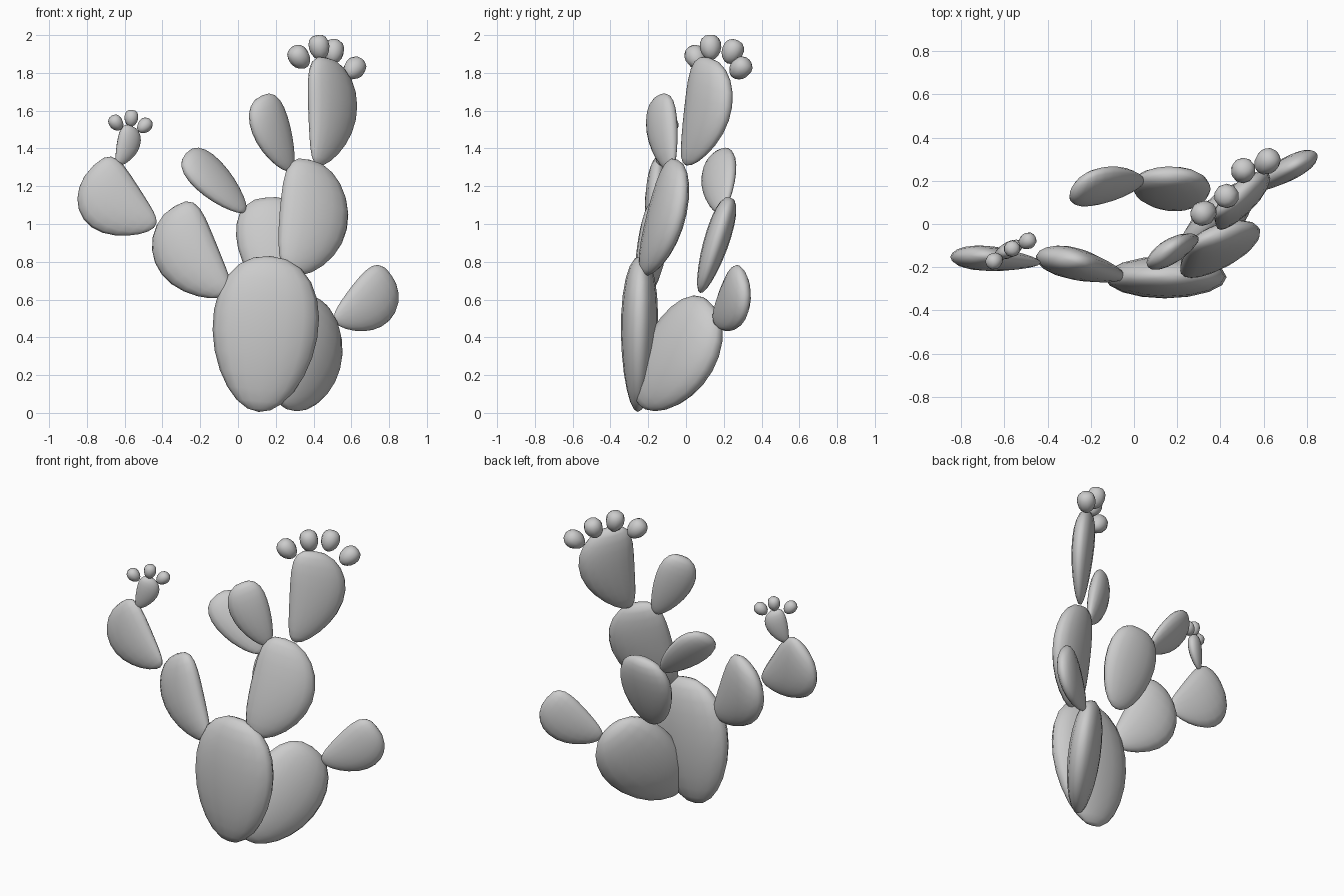
import bpy, bmesh
from mathutils import Vector


def pad(name, base, tip, normal, half_w, half_t, egg=0.3, bow=0.0, seg=16, rings=12, blunt=0.1):
    """Flattened egg from base to tip; bow bends it sideways, egg narrows the base,
    blunt makes the upper end fuller."""
    base, tip, n = Vector(base), Vector(tip), Vector(normal)
    axis = tip - base
    half_l = axis.length / 2
    axis.normalize()
    n = (n - axis * n.dot(axis)).normalized()
    side = axis.cross(n)
    mid = (base + tip) / 2
    bm = bmesh.new()
    bmesh.ops.create_uvsphere(bm, u_segments=seg, v_segments=rings, radius=1)
    for v in bm.verts:
        x, y, t = v.co
        k = 1 + egg * t
        if t > 0:
            k *= max(1 - t * t, 0.01) ** -blunt
        v.co = (mid + axis * (t * half_l)
                + side * (x * half_w * k + bow * (1 - t * t))
                + n * (y * half_t * k))
    bmesh.ops.recalc_face_normals(bm, faces=bm.faces)
    mesh = bpy.data.meshes.new(name)
    bm.to_mesh(mesh)
    bm.free()
    for p in mesh.polygons:
        p.use_smooth = True
    ob = bpy.data.objects.new(name, mesh)
    bpy.context.collection.objects.link(ob)
    return ob


def fruits(name, centre, points, radius):
    """Small egg-shaped fruits fanning out from a pad centre."""
    centre = Vector(centre)
    for i, p in enumerate(points):
        p = Vector(p)
        d = (p - centre).normalized() * radius * 1.12
        pad(f"{name}_{i + 1}", p - d, p + d, (0.6, -0.8, 0.05),
            radius * 0.95, radius * 0.95, 0.1, 0, 10, 8)


# Two large trunk pads
pad("trunk_pad_front", (0.11, -0.255, 0.005), (0.175, -0.24, 0.83), (0, -1, 0),
    0.278, 0.097, 0.14, 0.0, blunt=0.04)
pad("trunk_pad_back", (0.23, -0.25, 0.045), (0.45, 0.135, 0.575), (0.76, -0.65, 0.2),
    0.24, 0.095, 0.1, 0.025, blunt=0.05)

# Right branch: middle pad, top pad and a side pad
pad("middle_pad_right", (0.29, -0.225, 0.73), (0.38, -0.045, 1.34), (0.4, -0.9, 0.27),
    0.195, 0.075, 0.1, 0.07)
pad("top_pad_right", (0.425, 0.0, 1.31), (0.47, 0.125, 1.88), (0.69, -0.72, 0.1),
    0.165, 0.062, 0.25, 0.07)
pad("upper_side_pad", (0.28, -0.08, 1.28), (0.125, -0.14, 1.68), (0.6, -0.78, 0),
    0.115, 0.052, 0.3, -0.02)

# Back branch
pad("back_pad", (0.205, 0.075, 0.635), (0.15, 0.235, 1.14), (0, -1, 0.33),
    0.178, 0.066, 0.18)
pad("back_side_pad", (0.04, 0.19, 1.065), (-0.275, 0.165, 1.375), (-0.51, 0.73, -0.44),
    0.118, 0.05, 0.3)

# Left branch
pad("left_pad", (-0.06, -0.245, 0.62), (-0.335, -0.155, 1.095), (-0.2, -0.97, 0.1),
    0.168, 0.07, 0.22, -0.075)
pad("left_outer_pad", (-0.445, -0.18, 0.98), (-0.765, -0.145, 1.31), (-0.08, -0.99, 0.1),
    0.165, 0.055, 0.27, -0.07)
pad("left_bud_pad", (-0.635, -0.145, 1.31), (-0.565, -0.115, 1.52), (0.5, -0.85, 0.05),
    0.065, 0.035, 0.3, 0.018)

# Low right pad
pad("low_right_pad", (0.515, 0.15, 0.48), (0.808, 0.305, 0.73), (0.5, -0.83, 0.05),
    0.14, 0.053, 0.28, 0.045)

# Fruits on the top pad and on the small left pad
fruits("top_fruit", (0.48, 0.14, 1.68),
       [(0.325, 0.052, 1.882), (0.43, 0.13, 1.935), (0.505, 0.245, 1.912),
        (0.615, 0.287, 1.823)], 0.06)
fruits("left_fruit", (-0.575, -0.125, 1.44),
       [(-0.645, -0.17, 1.535), (-0.565, -0.115, 1.56), (-0.495, -0.08, 1.52)], 0.04)
